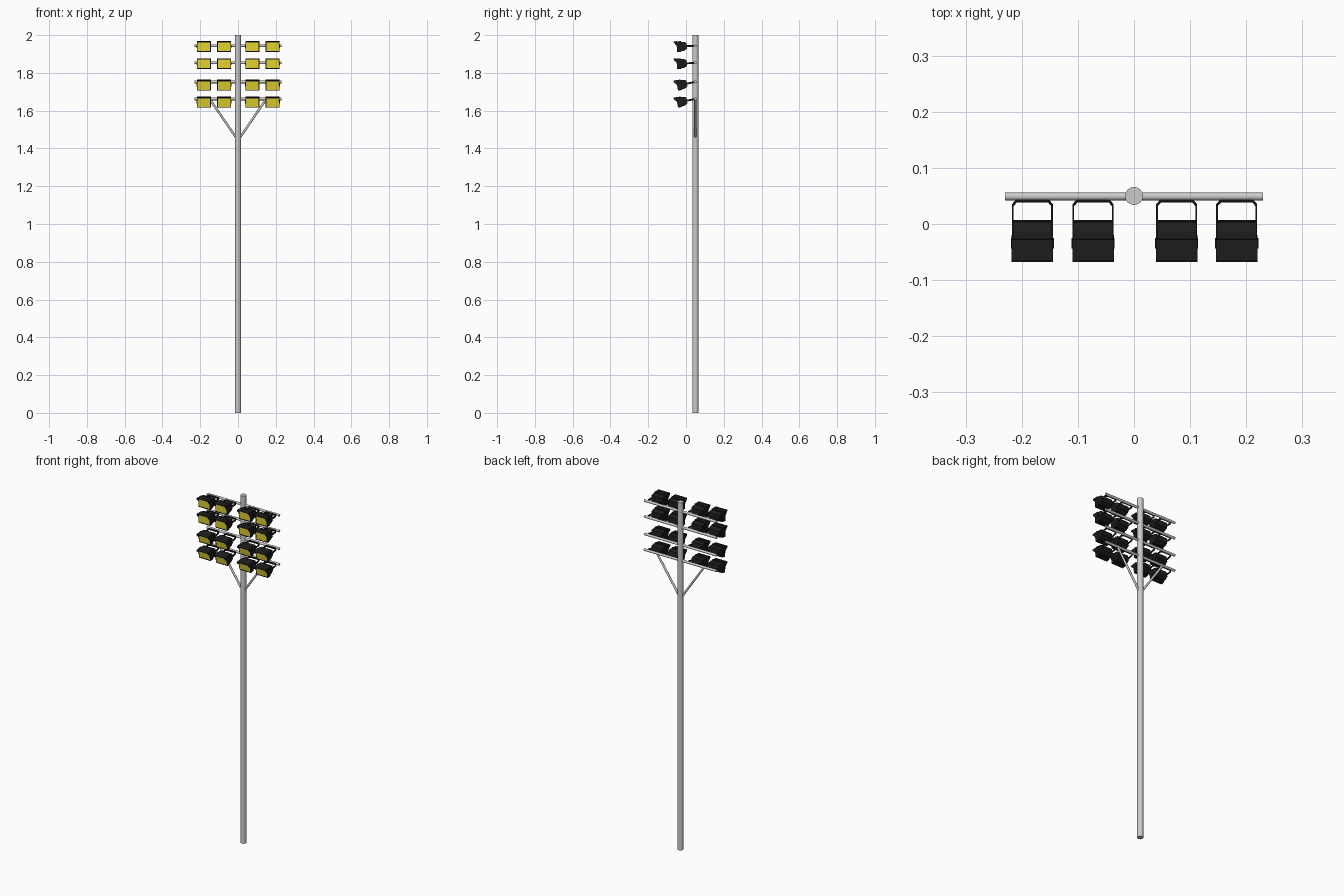
import bpy, bmesh
from math import radians
from mathutils import Vector

if "Cube" in bpy.data.objects:
    bpy.data.objects.remove(bpy.data.objects["Cube"])

BAR_Y = 0.05
# bar height and downward tilt of each lamp row
ROWS = [(1.944, 3), (1.853, 3), (1.752, 11), (1.662, 11)]
COLUMNS = [-0.181, -0.073, 0.076, 0.183]


def material(name, color):
    m = bpy.data.materials.new(name)
    m.diffuse_color = (*color, 1)
    m.use_nodes = True
    m.node_tree.nodes["Principled BSDF"].inputs["Base Color"].default_value = m.diffuse_color
    return m


black = material("black_housing", (0.012, 0.012, 0.012))
yellow = material("yellow_glass", (0.8, 0.68, 0.03))


def tube(name, a, b, radius, sides):
    a, b = Vector(a), Vector(b)
    bpy.ops.mesh.primitive_cylinder_add(vertices=sides, radius=radius,
                                        depth=(b - a).length, location=(a + b) / 2)
    ob = bpy.context.object
    ob.name = name
    ob.rotation_euler = (b - a).to_track_quat('Z', 'Y').to_euler()
    bpy.ops.object.shade_smooth_by_angle(angle=radians(40))
    return ob


def prism(bm, profile, x0, x1):
    """Extrude a (y, z) profile from x0 to x1."""
    face = bm.faces.new([bm.verts.new((x0, y, z)) for y, z in profile])
    ext = bmesh.ops.extrude_face_region(bm, geom=[face])
    verts = [v for v in ext["geom"] if isinstance(v, bmesh.types.BMVert)]
    bmesh.ops.translate(bm, verts=verts, vec=(x1 - x0, 0, 0))


def box(bm, x0, x1, y0, y1, z0, z1):
    prism(bm, [(y0, z0), (y1, z0), (y1, z1), (y0, z1)], x0, x1)


def finish(bm, name, mat):
    bmesh.ops.recalc_face_normals(bm, faces=bm.faces)
    me = bpy.data.meshes.new(name)
    bm.to_mesh(me)
    bm.free()
    me.materials.append(mat)
    return me


# Lamp housing: tapered back, body, front frame and visor (origin on the bar)
bm = bmesh.new()
prism(bm, [(-0.096, -0.025), (-0.062, -0.024), (-0.046, -0.014),
           (-0.046, 0.017), (-0.062, 0.024), (-0.096, 0.025)], -0.035, 0.035)
for z0, z1 in ((-0.028, -0.023), (0.023, 0.028)):
    box(bm, -0.037, 0.037, -0.099, -0.076, z0, z1)
for s in (-1, 1):
    box(bm, s * 0.033, s * 0.037, -0.099, -0.076, -0.028, 0.028)
    # visor cheeks
    prism(bm, [(-0.098, 0.002), (-0.098, 0.028), (-0.114, 0.028), (-0.114, 0.023)],
          s * 0.035, s * 0.037)
box(bm, -0.037, 0.037, -0.114, -0.097, 0.026, 0.029)
housing = finish(bm, "lamp_housing", black)

# Glass pane
bm = bmesh.new()
box(bm, -0.033, 0.033, -0.0985, -0.094, -0.0235, 0.0235)
glass = finish(bm, "lamp_glass", yellow)

# Yoke: flat strap bent around the housing, with pivot bolts
bm = bmesh.new()
outer = [(-0.0365, -0.09), (-0.0365, -0.016), (-0.029, -0.007)]
inner = [(-0.0335, -0.09), (-0.0335, -0.0175), (-0.0275, -0.0105)]
loop = outer + [(-x, y) for x, y in outer[::-1]] + [(-x, y) for x, y in inner] + inner[::-1]
face = bm.faces.new([bm.verts.new((x, y, -0.005)) for x, y in loop])
ext = bmesh.ops.extrude_face_region(bm, geom=[face])
bmesh.ops.translate(bm, vec=(0, 0, 0.01),
                    verts=[v for v in ext["geom"] if isinstance(v, bmesh.types.BMVert)])
for s in (-1, 1):
    box(bm, s * 0.033, s * 0.0385, -0.093, -0.078, -0.007, 0.007)
yoke = finish(bm, "lamp_yoke", black)

# Pole and diagonal braces
tube("pole", (0, BAR_Y, 0), (0, BAR_Y, 2), 0.016, 24)
for side, s in (("left", -1), ("right", 1)):
    tube("brace_" + side, (s * 0.005, BAR_Y - 0.001, 1.45),
         (s * 0.15, BAR_Y - 0.001, 1.662), 0.006, 12)

# Crossbars with four lamps each
for r, (z, tilt) in enumerate(ROWS, 1):
    tube(f"crossbar_{r}", (-0.23, BAR_Y - 0.001, z), (0.23, BAR_Y - 0.001, z), 0.007, 16)
    for c, x in enumerate(COLUMNS, 1):
        for me in (housing, glass, yoke):
            ob = bpy.data.objects.new(f"{me.name}_{r}_{c}", me)
            ob.location = (x, BAR_Y, z)
            ob.rotation_euler.x = radians(tilt)
            bpy.context.collection.objects.link(ob)
